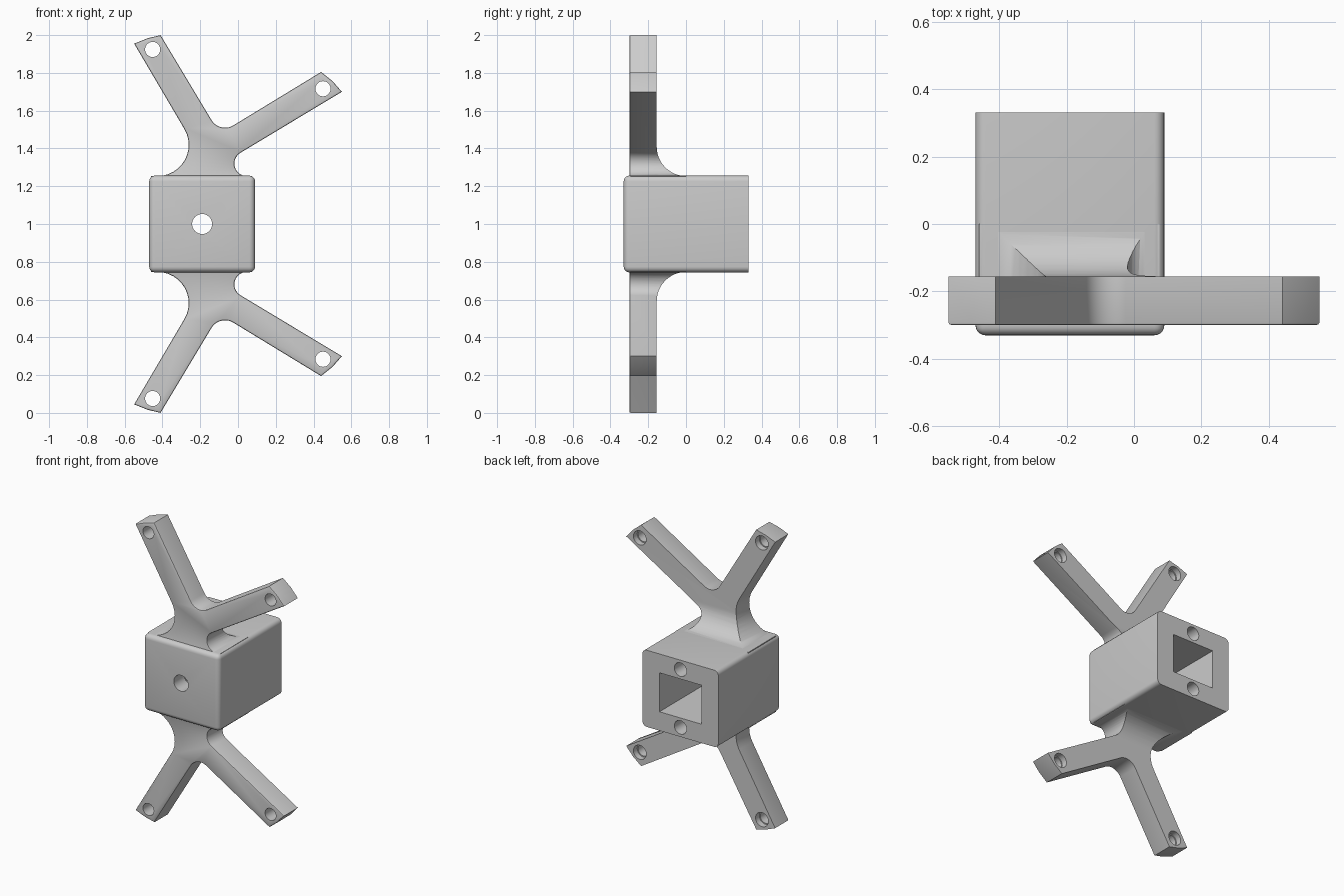
import bpy, bmesh, math
from mathutils import Vector

cube = bpy.data.objects.get("Cube")
if cube:
    bpy.data.objects.remove(cube, do_unlink=True)

grey = bpy.data.materials.new("plain_grey")
grey.use_nodes = True
tone = (0.6, 0.6, 0.6, 1)
grey.diffuse_color = tone
grey.node_tree.nodes["Principled BSDF"].inputs["Base Color"].default_value = tone


def make_object(name, bm):
    bmesh.ops.recalc_face_normals(bm, faces=bm.faces)
    mesh = bpy.data.meshes.new(name)
    bm.to_mesh(mesh)
    bm.free()
    mesh.materials.append(grey)
    ob = bpy.data.objects.new(name, mesh)
    bpy.context.collection.objects.link(ob)
    return ob


def extrude(points, offset):
    """Solid made by pushing a closed outline along an offset."""
    bm = bmesh.new()
    face = bm.faces.new([bm.verts.new(p) for p in points])
    moved = bmesh.ops.extrude_face_region(bm, geom=[face], use_keep_orig=True)["geom"]
    verts = [g for g in moved if isinstance(g, bmesh.types.BMVert)]
    bmesh.ops.translate(bm, vec=offset, verts=verts)
    return bm


def box(x0, x1, y0, y1, z0, z1):
    return extrude([(x0, y0, z0), (x1, y0, z0), (x1, y0, z1), (x0, y0, z1)],
                   (0, y1 - y0, 0))


def rod(x, z, radius, y0, y1, sides=40):
    ring = [(x + radius * math.cos(i * math.tau / sides), y0,
             z + radius * math.sin(i * math.tau / sides)) for i in range(sides)]
    return extrude(ring, (0, y1 - y0, 0))


def fillet(corners, steps=12):
    """Round each (x, z, radius) corner of an outline with a tangent arc."""
    out = []
    for i, (x, z, r) in enumerate(corners):
        p = Vector((x, z))
        if not r:
            out.append(p)
            continue
        a = (Vector(corners[i - 1][:2]) - p).normalized()
        b = (Vector(corners[(i + 1) % len(corners)][:2]) - p).normalized()
        half = a.angle(b) / 2
        centre = p + (a + b).normalized() * r / math.sin(half)
        start = (p + a * r / math.tan(half) - centre).normalized()
        end = (p + b * r / math.tan(half) - centre).normalized()
        for k in range(steps + 1):
            out.append(centre + start.slerp(end, k / steps).normalized() * r)
    return out


def cut(ob, bm):
    cutter = make_object("cutter", bm)
    cutter.hide_render = True
    mod = ob.modifiers.new("cut", "BOOLEAN")
    mod.operation = "DIFFERENCE"
    mod.solver = "EXACT"
    mod.object = cutter
    bpy.context.view_layer.objects.active = ob
    bpy.ops.object.modifier_apply(modifier=mod.name)
    bpy.data.objects.remove(cutter, do_unlink=True)


def finish(ob):
    bpy.ops.object.select_all(action="DESELECT")
    ob.select_set(True)
    bpy.context.view_layer.objects.active = ob
    bpy.ops.object.shade_smooth_by_angle(angle=math.radians(32))


# Housing block: rounded everywhere except the open back
MID_X, HALF = -0.19, 0.256
FRONT, BACK = -0.33, 0.33
bm = box(MID_X - 0.28, MID_X + 0.28, FRONT, BACK, 1 - HALF, 1 + HALF)
soft = [e for e in bm.edges if not all(v.co.y > 0 for v in e.verts)]
bmesh.ops.bevel(bm, geom=soft, offset=0.03, segments=5, profile=0.5, affect="EDGES")
housing = make_object("housing", bm)

# Rear pocket, front bore and two rear screw holes
cut(housing, box(MID_X - 0.155, MID_X + 0.155, -0.22, 0.4, 0.87, 1.13))
cut(housing, rod(MID_X, 1, 0.053, -0.4, 0))
for side in (1, -1):
    cut(housing, rod(MID_X, 1 + side * 0.193, 0.045, 0.05, 0.4))
finish(housing)

# Forked bracket outline above the middle height: (x, height, corner radius)
BASE, ROOT = 0.254, 0.22
fork = [(-0.55, 0.955, 0), (-0.48, 0.983, 0), (-0.41, 1.0, 0),
        (-0.097, 0.478, 0.084),
        (0.44, 0.805, 0), (0.5, 0.757, 0), (0.55, 0.70, 0),
        (-0.191, BASE, 0.066),
        (0.075, BASE, 0), (0.075, ROOT, 0), (-0.46, ROOT, 0), (-0.46, BASE, 0),
        (-0.1375, BASE, 0.165)]
outline = fillet(fork)
PLATE_FRONT, PLATE_BACK, COVE = -0.30, -0.155, 0.155


def bracket(name, side):
    bm = extrude([(p.x, PLATE_FRONT, 1 + side * p.y) for p in outline],
                 (0, 0.30, 0))
    # Softened front rim
    rim = [e for e in bm.edges if all(v.co.y < -0.2 for v in e.verts)]
    bmesh.ops.bevel(bm, geom=rim, offset=0.008, segments=2, profile=0.5,
                    affect="EDGES", clamp_overlap=True)
    ob = make_object(name, bm)
    # Thin the plate and leave a cove where it meets the housing
    arc = [(PLATE_BACK + COVE - COVE * math.cos(t), BASE + COVE - COVE * math.sin(t))
           for t in (i * math.pi / 32 for i in range(17))]
    shape = [(PLATE_BACK, 1.2)] + arc + [(0.2, BASE), (0.2, 1.2)]
    cut(ob, extrude([(-1, y, 1 + side * h) for y, h in shape], (2, 0, 0)))
    # Mounting holes, wider at the back
    for x, h in ((-0.452, 0.924), (0.45, 0.716)):
        cut(ob, rod(x, 1 + side * h, 0.04, -0.5, 0.2))
        cut(ob, rod(x, 1 + side * h, 0.047, PLATE_BACK - 0.04, 0.2))
    finish(ob)


bracket("upper_bracket", 1)
bracket("lower_bracket", -1)
